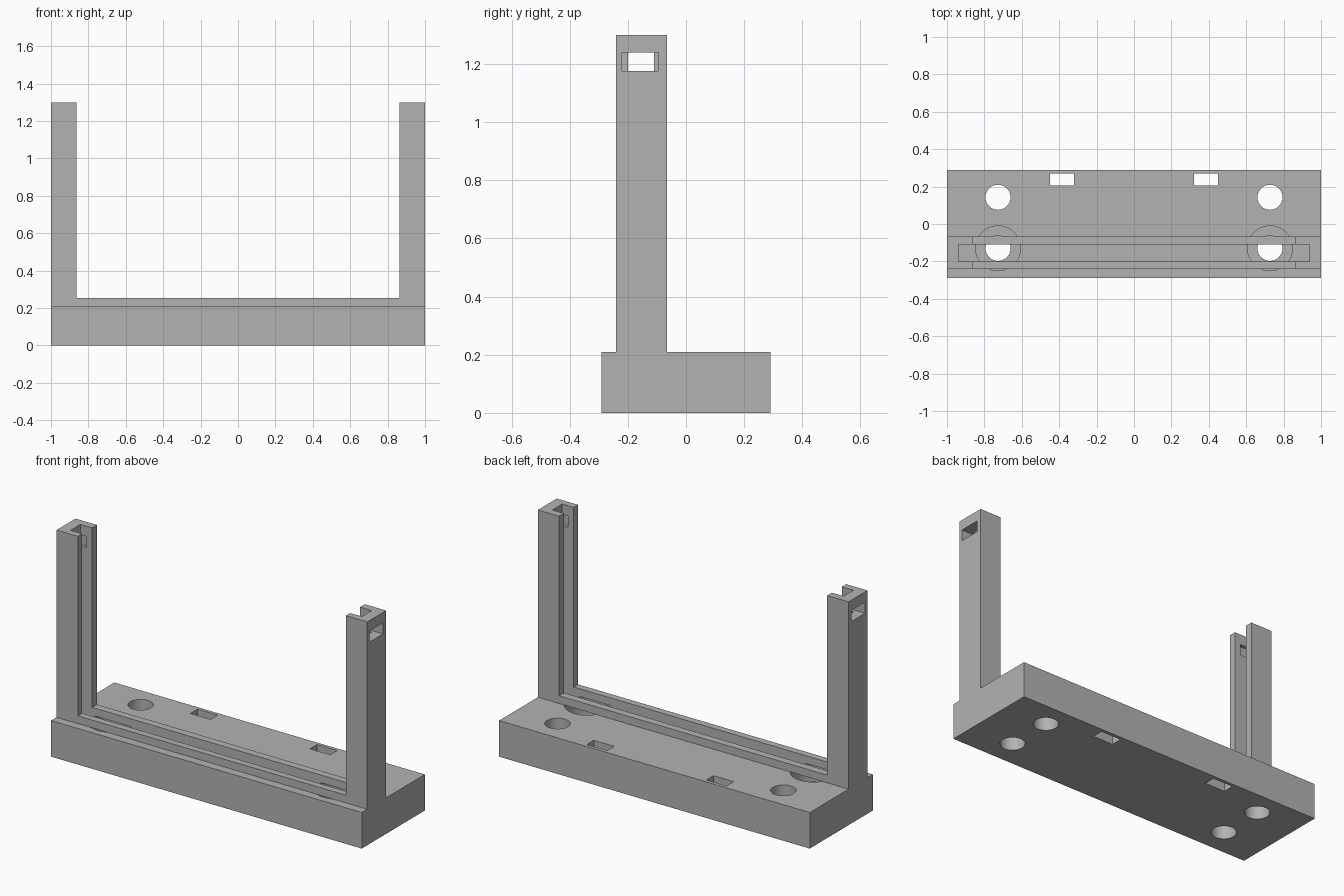
import bpy, bmesh
from mathutils import Matrix

if "Cube" in bpy.data.objects:
    bpy.data.objects.remove(bpy.data.objects["Cube"], do_unlink=True)

grey = bpy.data.materials.new("plain_grey")
grey.use_nodes = True
GREY = (0.45, 0.45, 0.45, 1)
grey.diffuse_color = GREY
grey.node_tree.nodes["Principled BSDF"].inputs["Base Color"].default_value = GREY


def finish(name, bm):
    bmesh.ops.recalc_face_normals(bm, faces=bm.faces)
    mesh = bpy.data.meshes.new(name)
    bm.to_mesh(mesh)
    bm.free()
    mesh.materials.append(grey)
    obj = bpy.data.objects.new(name, mesh)
    bpy.context.scene.collection.objects.link(obj)
    return obj


def box(name, x, y, z):
    bm = bmesh.new()
    bmesh.ops.create_cube(bm, size=1)
    for v in bm.verts:
        for i, span in enumerate((x, y, z)):
            v.co[i] = span[0] if v.co[i] < 0 else span[1]
    return finish(name, bm)


def cylinder(name, x, y, radius, z0, z1):
    bm = bmesh.new()
    bmesh.ops.create_cone(bm, cap_ends=True, segments=64, radius1=radius, radius2=radius,
                          depth=z1 - z0, matrix=Matrix.Translation((x, y, (z0 + z1) / 2)))
    return finish(name, bm)


def extrude_profile(name, points, y0, y1):
    bm = bmesh.new()
    face = bm.faces.new([bm.verts.new((x, y0, z)) for x, z in points])
    side = bmesh.ops.extrude_face_region(bm, geom=[face])
    verts = [g for g in side["geom"] if isinstance(g, bmesh.types.BMVert)]
    bmesh.ops.translate(bm, verts=verts, vec=(0, y1 - y0, 0))
    return finish(name, bm)


def combine(target, tool, operation):
    mod = target.modifiers.new(operation.lower(), "BOOLEAN")
    mod.operation = operation
    mod.solver = "EXACT"
    mod.object = tool
    bpy.context.view_layer.update()
    graph = bpy.context.evaluated_depsgraph_get()
    mesh = bpy.data.meshes.new_from_object(target.evaluated_get(graph))
    target.modifiers.clear()
    target.data = mesh
    bpy.data.objects.remove(tool, do_unlink=True)


TOP = 0.21
FRAME_Y = (-0.24, -0.066)
GROOVE_Y = (-0.2, -0.11)

# Base block with screw holes, counterbores and slots
stand = box("panel_stand", (-1, 1), (-0.29, 0.29), (0, TOP))
for side in (-1, 1):
    x = side * 0.727
    combine(stand, cylinder("back_hole", x, 0.143, 0.067, -1, 1), "DIFFERENCE")
    combine(stand, cylinder("front_hole", x, -0.13, 0.067, -1, 1), "DIFFERENCE")
    combine(stand, cylinder("counterbore", x, -0.13, 0.12, 0.1, 1), "DIFFERENCE")
    c = side * 0.385
    combine(stand, box("slot", (c - 0.065, c + 0.065), (0.205, 0.27), (-1, 1)), "DIFFERENCE")

# U-shaped frame: two posts and a sill
outline = [(-1, TOP), (1, TOP), (1, 1.3), (0.863, 1.3),
           (0.863, 0.255), (-0.863, 0.255), (-0.863, 1.3), (-1, 1.3)]
combine(stand, extrude_profile("frame", outline, *FRAME_Y), "UNION")

# Panel groove running down both posts and along the sill
combine(stand, box("groove", (-0.938, 0.938), GROOVE_Y, (0.18, 2)), "DIFFERENCE")

# Windows near the post tops
for side in (-1, 1):
    span = sorted((side * 0.9, side * 1.1))
    combine(stand, box("window", span, (-0.22, -0.095), (1.175, 1.24)), "DIFFERENCE")

# Smooth hole walls, sharp edges elsewhere
bpy.ops.object.select_all(action="DESELECT")
stand.select_set(True)
bpy.context.view_layer.objects.active = stand
bpy.ops.object.shade_smooth_by_angle()
